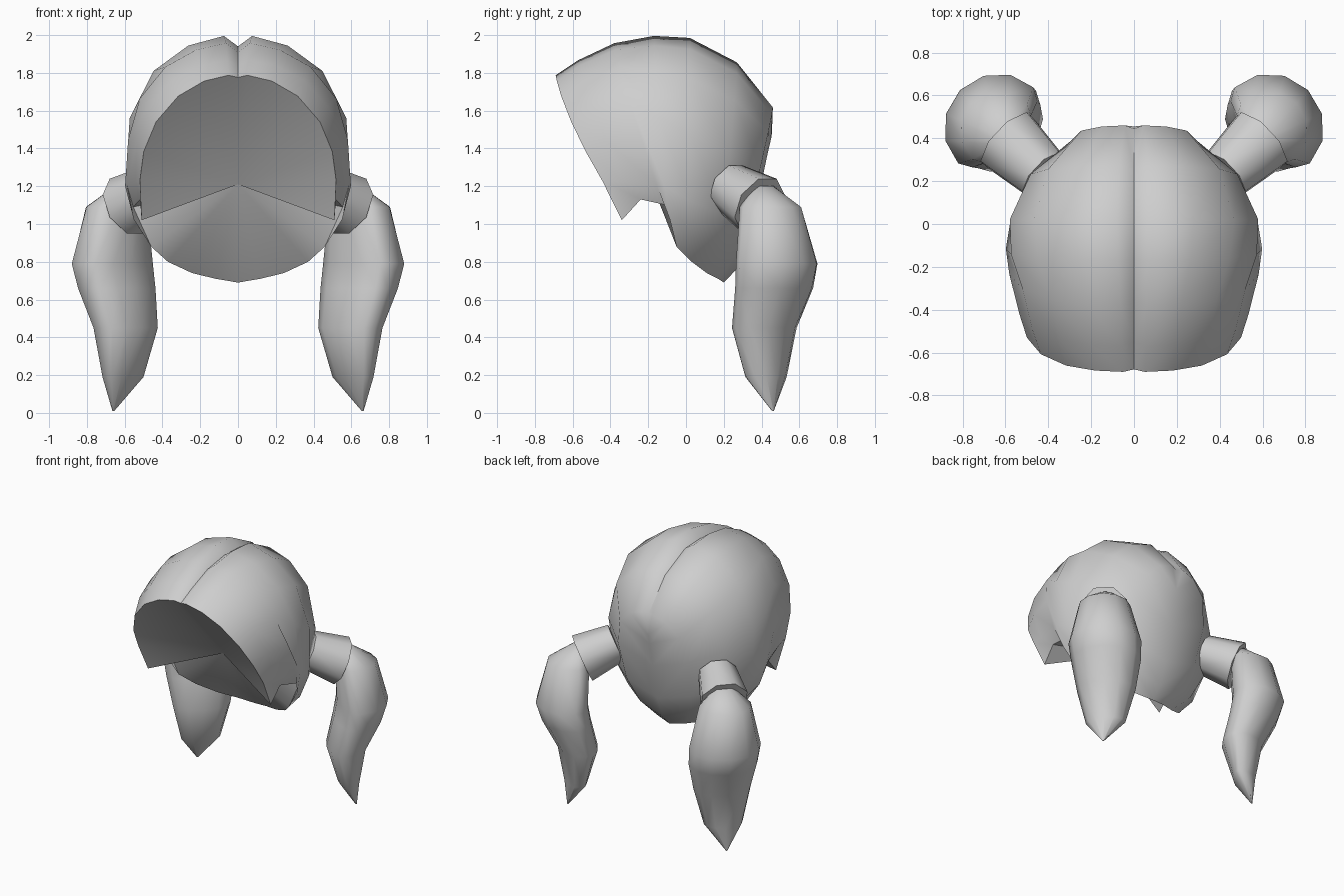
import bpy, bmesh, math
from mathutils import Vector

if "Cube" in bpy.data.objects:
    bpy.data.objects.remove(bpy.data.objects["Cube"])

grey = bpy.data.materials.new("light grey")
grey.diffuse_color = (0.62, 0.62, 0.62, 1)
grey.use_nodes = True
grey.node_tree.nodes["Principled BSDF"].inputs["Base Color"].default_value = grey.diffuse_color


def finish(bm, name, angle, mirror=False):
    bmesh.ops.remove_doubles(bm, verts=bm.verts, dist=0.002)
    bmesh.ops.recalc_face_normals(bm, faces=bm.faces)
    mesh = bpy.data.meshes.new(name)
    bm.to_mesh(mesh)
    bm.free()
    mesh.materials.append(grey)
    ob = bpy.data.objects.new(name, mesh)
    bpy.context.collection.objects.link(ob)
    if mirror:
        ob.modifiers.new("mirror", 'MIRROR').use_clip = False
    bpy.ops.object.select_all(action='DESELECT')
    ob.select_set(True)
    bpy.context.view_layer.objects.active = ob
    bpy.ops.object.shade_smooth_by_angle(angle=math.radians(angle))
    return ob


def loft(bm, rings, closed):
    rows = [[bm.verts.new(p) for p in ring] for ring in rings]
    n = len(rows[0])
    for a, b in zip(rows, rows[1:]):
        for i in range(n if closed else n - 1):
            j = (i + 1) % n
            bm.faces.new((a[i], a[j], b[j], b[i]))
    return rows


# Hair cap: arches from the face opening to the back of the head
# ridge y, ridge z, half width, hem y, hem z, hem angle
ARCHES = [
    (-.69, 1.79, .52, -.34, 1.02, 101),
    (-.57, 1.87, .545, -.24, 1.13, 108),
    (-.38, 1.96, .59, -.06, 1.09, 110),
    (-.17, 2.00, .60, -.05, .88, 130),
    (.02, 1.99, .59, .03, .80, 141),
    (.27, 1.86, .485, .11, .74, 150),
    (.46, 1.62, .29, .17, .71, 156),
    (.455, 1.48, 0, .20, .69, 170)]
STEPS = (.055, .20, .37, .56, .73, .87, 1)
CORE = Vector((0, -.1, 1.2))


def arch(k, side):
    ty, tz, w, hy, hz, deg = ARCHES[k]
    zc = 1.25 if k else 1.2
    power = .72 if k else .92
    end = math.radians(deg)
    pts = []
    for t in STEPS:
        a = t * end
        c = math.cos(a)
        z = zc + (tz - zc) * c ** power if c > 0 else zc + (zc - hz) * c / -math.cos(end)
        pts.append(Vector((side * w * math.sin(a), ty + (hy - ty) * t ** 2.5, z)))
    # sunken centre parting
    mid = Vector((0, pts[0].y, pts[0].z))
    depth = .07 * math.sin(math.pi * (k + .7) / 7.7)
    return [mid + (CORE - mid) * depth] + pts


bm = bmesh.new()
for side in (1, -1):
    rows = loft(bm, [arch(k, side) for k in range(len(ARCHES))], False)
    # hollow face side, fanned to a point inside the head
    hem = rows[0] + [r[-1] for r in rows[1:]]
    inner = bm.verts.new((0, -.18, 1.21))
    for a, b in zip(hem, hem[1:]):
        bm.faces.new((a, b, inner))
bmesh.ops.dissolve_degenerate(bm, dist=0.0005, edges=bm.edges)
finish(bm, "hair_cap", 52)

# Hair bands: short flared tubes
bm = bmesh.new()
start, stop = Vector((.42, .23, 1.195)), Vector((.59, .39, 1.095))
axis = (stop - start).normalized()
u = axis.cross(Vector((0, 0, 1))).normalized()
v = axis.cross(u)
rings = []
for centre, r in ((start, .135), (stop, .17)):
    angles = [(i + .5) * math.pi / 4 for i in range(8)]
    rings.append([centre + r * (math.cos(a) * u + math.sin(a) * v) for a in angles])
for ring in loft(bm, rings, True):
    bm.faces.new(ring)
finish(bm, "hair_band", 46, True)

# Pigtails: lens sections, rounder outward and shallower toward the head
# centre x, centre y, z, half width, outward bulge, inward bulge
SECTIONS = [
    (.60, .41, 1.20, .06, .05, .05),
    (.625, .43, 1.09, .18, .19, .10),
    (.645, .46, .79, .25, .235, .12),
    (.625, .45, .66, .24, .215, .12),
    (.585, .405, .45, .20, .165, .11),
    (.60, .415, .19, .135, .10, .05),
    (.66, .46, .01, .005, .005, .005)]
out, across = Vector((.71, .70, 0)), Vector((.70, -.71, 0))
rings = []
for x, y, z, h, b, d in SECTIONS:
    ring = []
    for i in range(12):
        a = i * math.pi / 6
        s = math.sin(a)
        ring.append(Vector((x, y, z)) + across * h * math.cos(a) + out * s * (b if s > 0 else d))
    rings.append(ring)
bm = bmesh.new()
rows = loft(bm, rings, True)
bm.faces.new(rows[0])
bm.faces.new(rows[-1])
finish(bm, "pigtail", 50, True)
